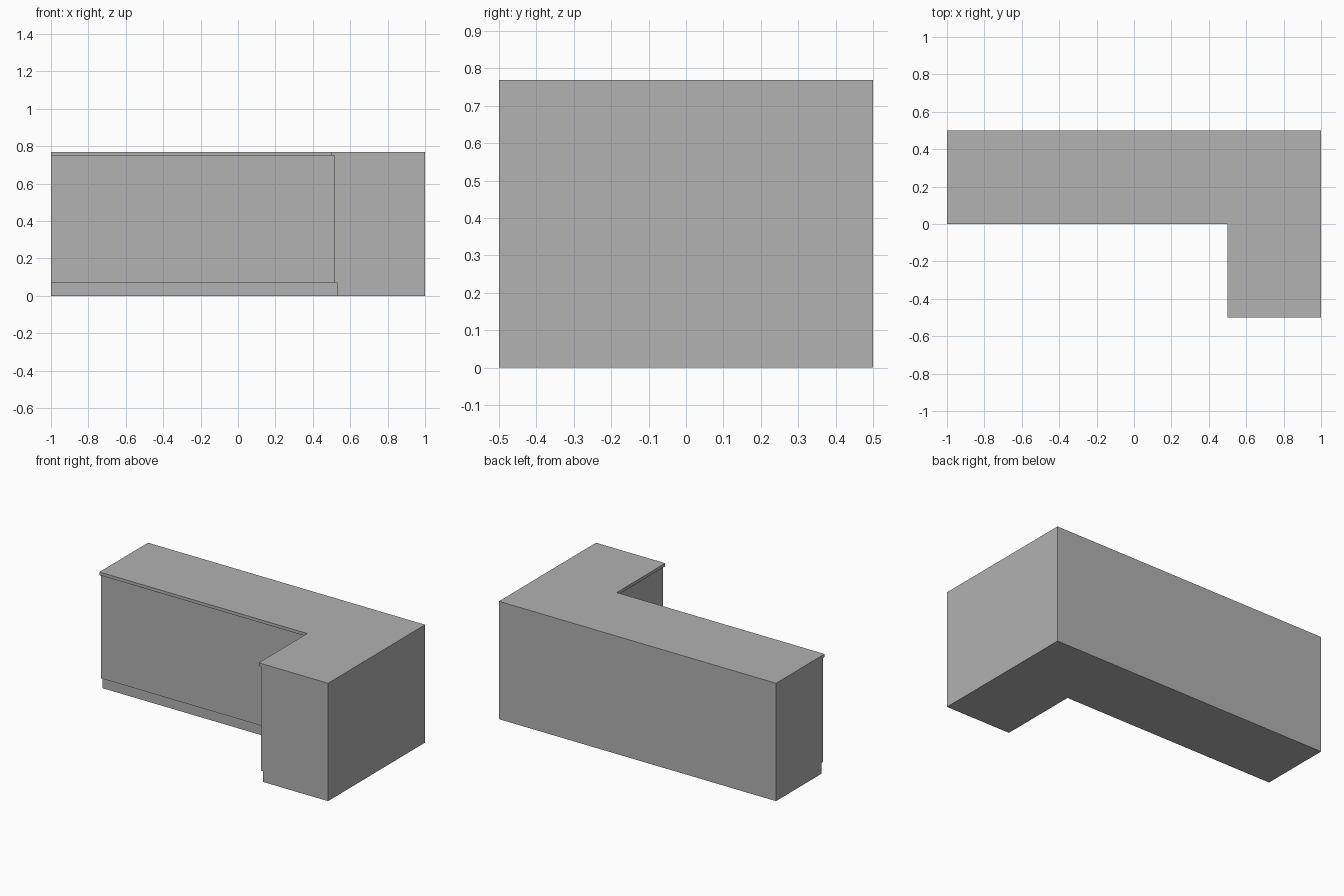
import bpy
import bmesh

cube = bpy.data.objects.get("Cube")
if cube:
    bpy.data.objects.remove(cube, do_unlink=True)

grey = bpy.data.materials.new("plain_grey")
grey.use_nodes = True
grey.diffuse_color = (0.445, 0.445, 0.445, 1)
grey.node_tree.nodes["Principled BSDF"].inputs["Base Color"].default_value = grey.diffuse_color


def outline(setback):
    """L-shaped plan, anticlockwise; the inner sides move back by setback."""
    inner_x, inner_y = 0.5 + setback, setback
    return [(1, -0.5), (1, 0.5), (-1, 0.5),
            (-1, inner_y), (inner_x, inner_y), (inner_x, -0.5)]


def layer(name, bottom, top, setback, setback_below=None, top_face=False):
    """One level of the counter, with the overhang above the level below."""
    bm = bmesh.new()

    def ring(inset, z):
        return [bm.verts.new((x, y, z)) for x, y in outline(inset)]

    def bridge(low, high, sides):
        for i in sides:
            j = (i + 1) % len(low)
            bm.faces.new((low[i], low[j], high[j], high[i]))

    low, high = ring(setback, bottom), ring(setback, top)
    bridge(low, high, range(len(low)))
    if setback_below is None:
        bm.faces.new(low[::-1])
    else:
        bridge(ring(setback_below, bottom), low, (3, 4))
    if top_face:
        bm.faces.new(high)

    # drop the unused corners of the overhang
    bmesh.ops.delete(bm, geom=[v for v in bm.verts if not v.link_faces], context="VERTS")
    mesh = bpy.data.meshes.new(name)
    bm.to_mesh(mesh)
    bm.free()
    mesh.materials.append(grey)
    bpy.context.collection.objects.link(bpy.data.objects.new(name, mesh))


# recessed base, main body and overhanging top
layer("plinth", 0, 0.07, 0.03)
layer("cabinet", 0.07, 0.749, 0.015, setback_below=0.03)
layer("worktop", 0.749, 0.769, 0, setback_below=0.015, top_face=True)
